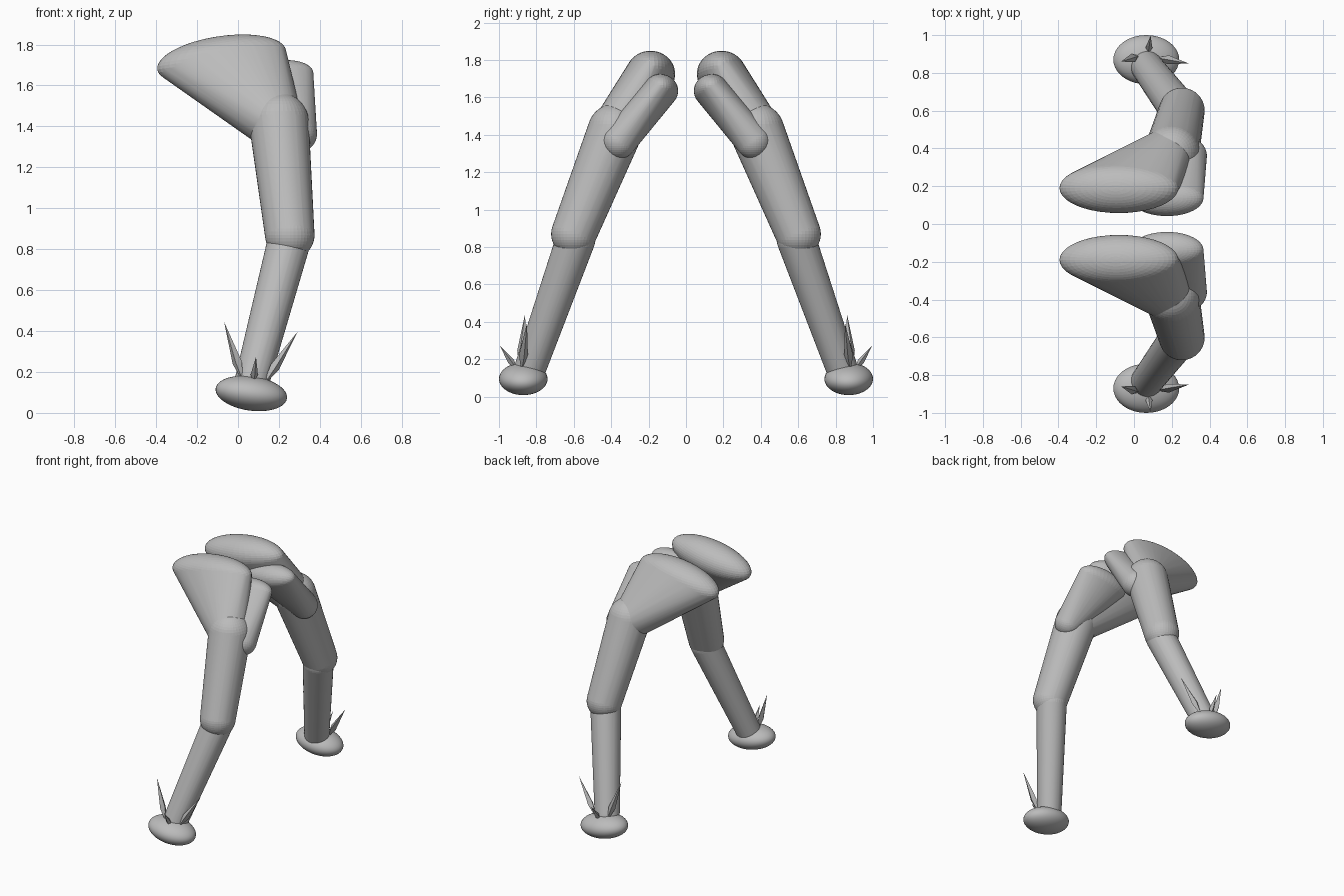
import bpy, bmesh, math
from mathutils import Matrix, Vector

cube = bpy.data.objects.get("Cube")
if cube:
    bpy.data.objects.remove(cube, do_unlink=True)

grey = bpy.data.materials.new("plain grey")
grey.use_nodes = True
colour = (0.5, 0.5, 0.5, 1)
grey.diffuse_color = colour
grey.node_tree.nodes["Principled BSDF"].inputs["Base Color"].default_value = colour


def finish(name, bm, angle):
    """Turn a bmesh into an object mirrored front to back."""
    bmesh.ops.recalc_face_normals(bm, faces=bm.faces)
    mesh = bpy.data.meshes.new(name)
    bm.to_mesh(mesh)
    bm.free()
    mesh.materials.append(grey)
    ob = bpy.data.objects.new(name, mesh)
    bpy.context.collection.objects.link(ob)
    bpy.ops.object.select_all(action='DESELECT')
    bpy.context.view_layer.objects.active = ob
    ob.select_set(True)
    bpy.ops.object.shade_smooth_by_angle(angle=math.radians(angle))
    mirror = ob.modifiers.new("mirror", 'MIRROR')
    mirror.use_axis = (False, True, False)
    mirror.use_mirror_merge = False


def ball(bm, centre, radii, tilt=0):
    """Add an ellipsoid tilted about the y axis."""
    matrix = (Matrix.Translation(centre) @ Matrix.Rotation(math.radians(tilt), 4, 'Y')
              @ Matrix.Diagonal((*radii, 1)))
    bmesh.ops.create_uvsphere(bm, u_segments=40, v_segments=24, radius=1, matrix=matrix)


def limb(name, *balls):
    """Wrap one skin tightly round a set of ellipsoids."""
    bm = bmesh.new()
    for b in balls:
        ball(bm, *b)
    if len(balls) > 1:
        hull = bmesh.ops.convex_hull(bm, input=bm.verts)
        inside = {g for g in hull["geom_interior"] if isinstance(g, bmesh.types.BMVert)}
        bmesh.ops.delete(bm, geom=list(inside), context='VERTS')
    finish(name, bm, 40)


def spike(name, base, tip, radius=0.024):
    """Four-sided spindle, widest below its middle."""
    base, tip = Vector(base), Vector(tip)
    axis = tip - base
    bm = bmesh.new()
    turn = axis.to_track_quat('Z', 'Y').to_matrix()
    ring = []
    for i in range(4):
        a = i * math.pi / 2
        offset = turn @ Vector((math.cos(a), math.sin(a), 0)) * radius
        ring.append(bm.verts.new(base + axis * 0.35 + offset))
    ends = [bm.verts.new(base), bm.verts.new(tip)]
    for i in range(4):
        for end in ends:
            bm.faces.new((ring[i], ring[(i + 1) % 4], end))
    finish(name, bm, 20)


# Leg, from the foot up
limb("foot", ((0.065, 0.87, 0.095), (0.176, 0.13, 0.084), 8))
limb("lower_leg",
     ((0.07, 0.83, 0.16), (0.085,) * 3),
     ((0.25, 0.59, 0.84), (0.105,) * 3))
limb("thigh",
     ((0.253, 0.6, 0.87), (0.121,) * 3),
     ((0.2, 0.38, 1.42), (0.146,) * 3))

# Broad hip muscle and the smaller one beside it
limb("hip",
     ((0.18, 0.375, 1.42), (0.135,) * 3),
     ((-0.08, 0.19, 1.725), (0.318, 0.132, 0.116), -8.5))
limb("rear_hip",
     ((0.292, 0.36, 1.365), (0.094,) * 3),
     ((0.175, 0.137, 1.635), (0.195, 0.095, 0.085), -9))

# Claws standing on the foot
spike("right_claw", (0.03, 0.89, 0.14), (-0.068, 0.86, 0.445))
spike("left_claw", (0.12, 0.88, 0.13), (0.29, 0.85, 0.395))
spike("outer_claw", (0.075, 0.9, 0.14), (0.088, 0.997, 0.275), 0.018)
